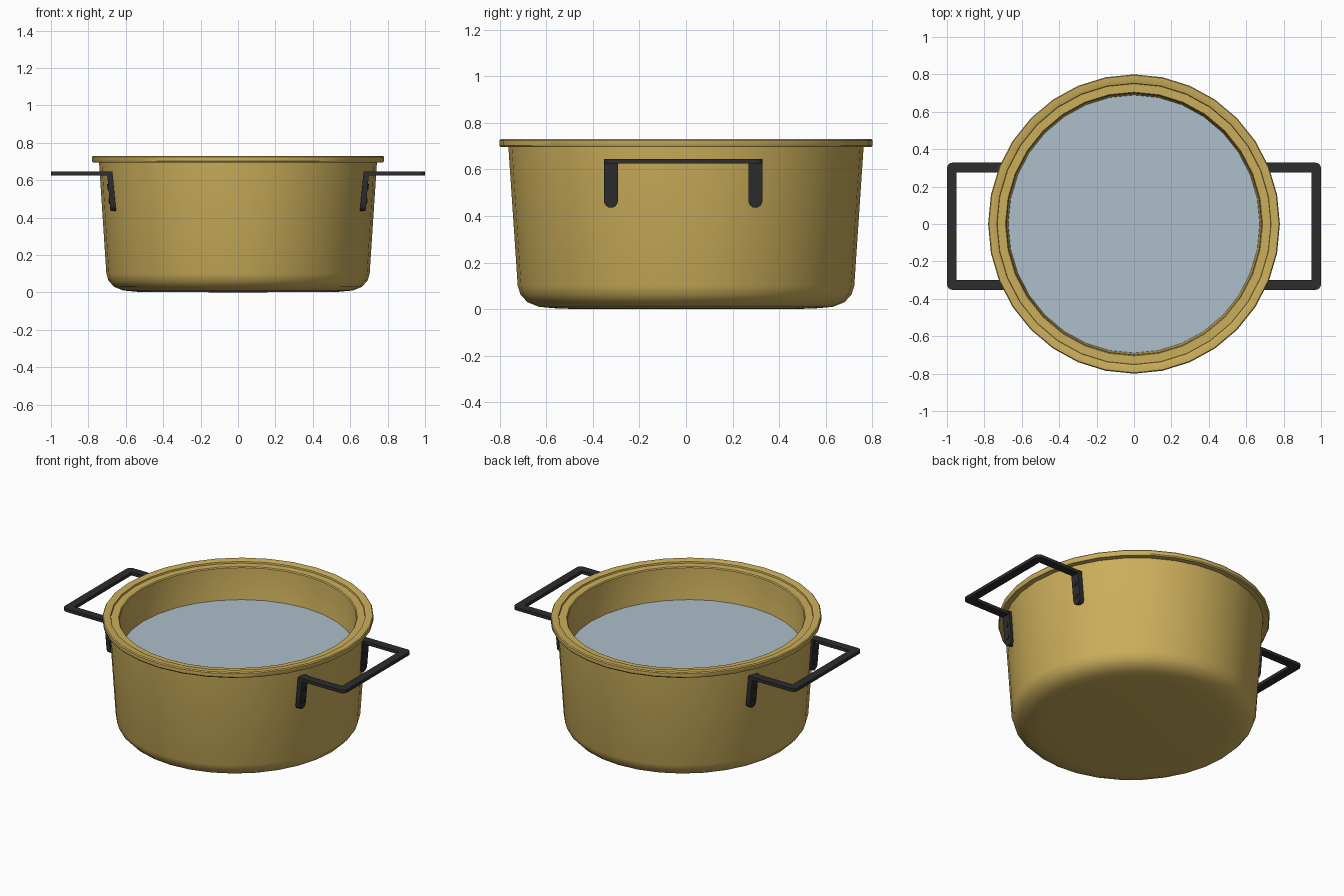
import bpy, bmesh, math
from mathutils import Vector

if "Cube" in bpy.data.objects:
    bpy.data.objects.remove(bpy.data.objects["Cube"], do_unlink=True)

SEGMENTS = 32
X_SCALE = 0.975   # the pot is slightly narrower in x than in y


def make_material(name, colour):
    mat = bpy.data.materials.new(name)
    mat.use_nodes = True
    mat.diffuse_color = (*colour, 1)
    mat.node_tree.nodes["Principled BSDF"].inputs["Base Color"].default_value = (*colour, 1)
    return mat


brass = make_material("brass", (0.60, 0.425, 0.105))
water_blue = make_material("water blue", (0.42, 0.52, 0.60))
black_iron = make_material("black iron", (0.026, 0.026, 0.028))


def finish(name, bm, mat, angle=None):
    bmesh.ops.recalc_face_normals(bm, faces=bm.faces)
    mesh = bpy.data.meshes.new(name)
    bm.to_mesh(mesh)
    bm.free()
    mesh.materials.append(mat)
    obj = bpy.data.objects.new(name, mesh)
    bpy.context.collection.objects.link(obj)
    if angle:
        bpy.ops.object.select_all(action="DESELECT")
        obj.select_set(True)
        bpy.context.view_layer.objects.active = obj
        bpy.ops.object.shade_smooth_by_angle(angle=math.radians(angle))
    return obj


def prism(name, outline, offset, mat, angle=None):
    """Extrude a flat outline of 3D points along an offset."""
    bm = bmesh.new()
    face = bm.faces.new([bm.verts.new(p) for p in outline])
    grown = bmesh.ops.extrude_face_region(bm, geom=[face])["geom"]
    verts = [v for v in grown if isinstance(v, bmesh.types.BMVert)]
    bmesh.ops.translate(bm, verts=verts, vec=offset)
    return finish(name, bm, mat, angle)


def arc(cx, cy, r, start, end, steps):
    for i in range(steps + 1):
        a = math.radians(start + (end - start) * i / steps)
        yield cx + r * math.cos(a), cy + r * math.sin(a)


# Pot: profile from the outside base, over the stepped rim, to the inner floor
profile = [(0, 0), (0.54, 0.002), (0.63, 0.01), (0.68, 0.03), (0.71, 0.062),
           (0.722, 0.10), (0.762, 0.695), (0.795, 0.695), (0.80, 0.702),
           (0.80, 0.724), (0.795, 0.73), (0.76, 0.73), (0.752, 0.726),
           (0.75, 0.716), (0.705, 0.716), (0.70, 0.71), (0.668, 0.10),
           (0.63, 0.05), (0.55, 0.03), (0, 0.03)]
bm = bmesh.new()
verts = [bm.verts.new((0, r, z)) for r, z in profile]
edges = [bm.edges.new(pair) for pair in zip(verts, verts[1:])]
bmesh.ops.spin(bm, geom=verts + edges, cent=(0, 0, 0), axis=(0, 0, 1),
               angle=math.tau, steps=SEGMENTS)
bmesh.ops.remove_doubles(bm, verts=bm.verts, dist=0.0005)
bmesh.ops.scale(bm, verts=bm.verts, vec=(X_SCALE, 1, 1))
finish("pot", bm, brass, 35)

# Water surface
bm = bmesh.new()
bmesh.ops.create_circle(bm, cap_ends=True, segments=SEGMENTS, radius=0.69)
bmesh.ops.scale(bm, verts=bm.verts, vec=(X_SCALE, 1, 1))
bmesh.ops.translate(bm, verts=bm.verts, vec=(0, 0, 0.51))
finish("water", bm, water_blue)

# Handles: a flat U-shaped grip with two riveted mounting straps on each side
MID_Y, HALF, BAR, TOP = -0.012, 0.34, 0.052, 0.645


def wall_x(z):
    """Outer face of the strap, leaning with the pot wall."""
    return 0.682 + 0.09 * (z - 0.435)


for side, word in ((1, "left"), (-1, "right")):
    root, corner = 0.675, 0.03
    plan = [(root, -HALF)]
    plan += arc(1 - corner, corner - HALF, corner, -90, 0, 4)
    plan += arc(1 - corner, HALF - corner, corner, 0, 90, 4)
    plan += [(root, HALF), (root, HALF - BAR), (1 - BAR, HALF - BAR),
             (1 - BAR, BAR - HALF), (root, BAR - HALF)]
    prism(word + "_handle_grip", [(side * x, y + MID_Y, TOP - 0.02) for x, y in plan],
          (0, 0, 0.02), black_iron, 30)

    for end, place in ((-1, "front"), (1, "back")):
        cy = MID_Y + end * (HALF - 0.03)
        shape = [(cy + 0.03, TOP), (cy - 0.03, TOP)]
        shape += arc(cy, 0.465, 0.03, 180, 360, 8)
        prism(f"{word}_{place}_handle_strap",
              [(side * wall_x(z), y, z) for y, z in shape],
              (-side * 0.03, 0, 0), black_iron, 30)

        # Low rivet heads
        for z, level in ((0.565, "upper"), (0.487, "lower")):
            head = list(arc(cy, z, 0.014, 0, 330, 11))
            prism(f"{word}_{place}_{level}_rivet",
                  [(side * wall_x(h), y, h) for y, h in head],
                  (side * 0.005, 0, 0), black_iron, 30)
